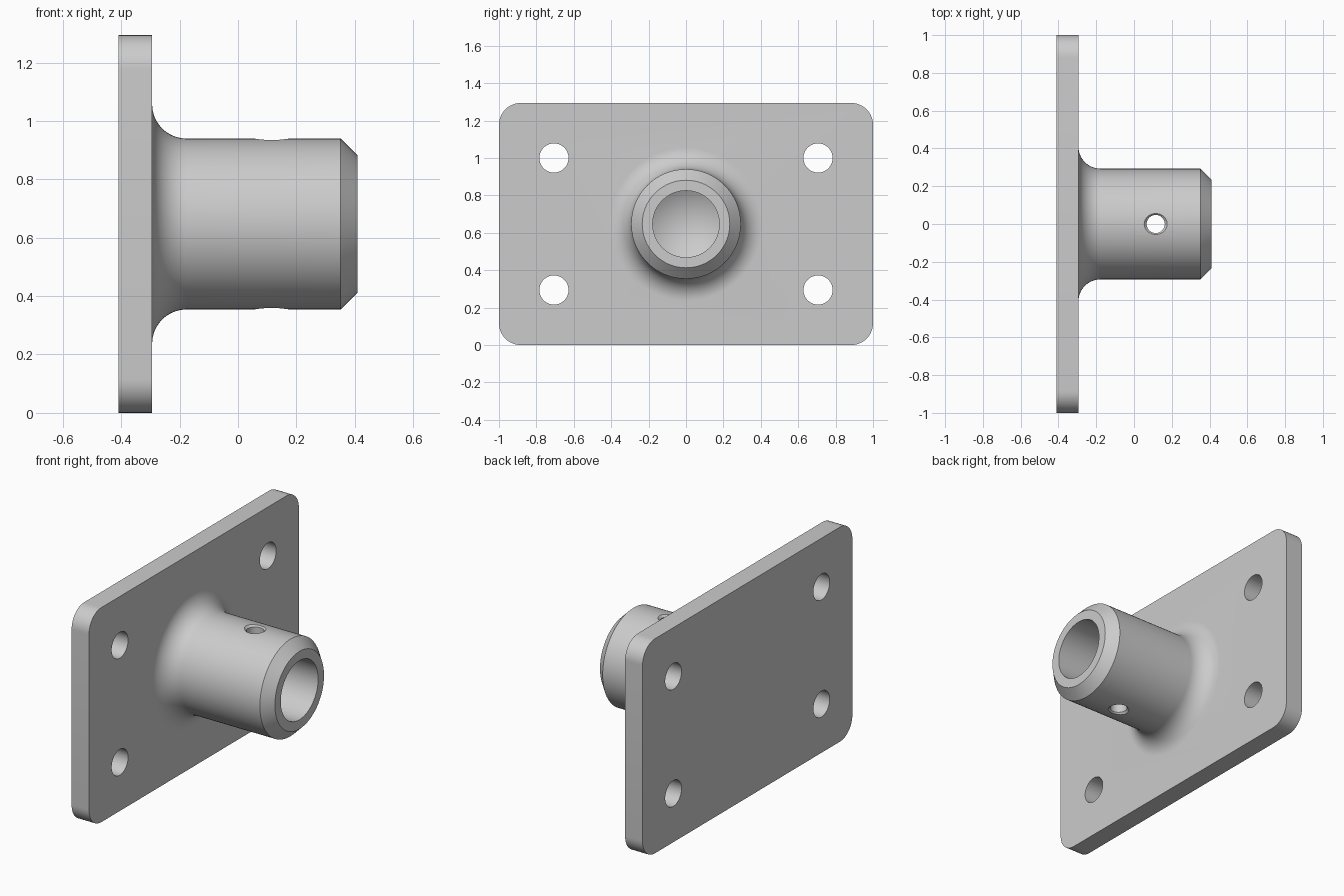
import bpy, bmesh, math
from mathutils import Matrix, Vector

if "Cube" in bpy.data.objects:
    bpy.data.objects.remove(bpy.data.objects["Cube"])

CZ = 0.647                       # height of the hub axis
BACK, FACE, TIP = -0.41, -0.294, 0.41

steel = bpy.data.materials.new("grey_steel")
steel.diffuse_color = (0.6, 0.6, 0.6, 1)
steel.use_nodes = True
steel.node_tree.nodes["Principled BSDF"].inputs["Base Color"].default_value = steel.diffuse_color


def make_object(name, bm):
    bmesh.ops.remove_doubles(bm, verts=bm.verts, dist=1e-5)
    bmesh.ops.recalc_face_normals(bm, faces=bm.faces)
    mesh = bpy.data.meshes.new(name)
    bm.to_mesh(mesh)
    bm.free()
    mesh.materials.append(steel)
    obj = bpy.data.objects.new(name, mesh)
    bpy.context.collection.objects.link(obj)
    return obj


def revolve(name, profile, axis, centre, steps):
    """Spin (along, radius) points around the x or z axis through centre."""
    bm = bmesh.new()
    place = (lambda a, r: (a, 0, r)) if axis == 'X' else (lambda a, r: (r, 0, a))
    verts = [bm.verts.new(Vector(place(a, r)) + Vector(centre)) for a, r in profile]
    edges = [bm.edges.new(pair) for pair in zip(verts, verts[1:])]
    direction = (1, 0, 0) if axis == 'X' else (0, 0, 1)
    bmesh.ops.spin(bm, geom=verts + edges, cent=centre, axis=direction,
                   angle=math.tau, steps=steps, use_merge=False)
    return make_object(name, bm)


def boolean(target, other, operation):
    mod = target.modifiers.new(operation, 'BOOLEAN')
    mod.operation, mod.object, mod.solver = operation, other, 'EXACT'
    bpy.context.view_layer.objects.active = target
    bpy.ops.object.modifier_apply(modifier=mod.name)
    bpy.data.objects.remove(other)


# Mounting plate: rounded rectangle, extruded along x
bm = bmesh.new()
corner = 0.117
outline = []
for i, (sy, sz) in enumerate([(1, 1), (-1, 1), (-1, -1), (1, -1)]):
    for k in range(13):
        t = math.radians(90 * i + 7.5 * k)
        outline.append(bm.verts.new((BACK,
                                     sy * (1 - corner) + corner * math.cos(t),
                                     CZ + sz * (CZ - corner) + corner * math.sin(t))))
base = bm.faces.new(outline)
ext = bmesh.ops.extrude_face_region(bm, geom=[base], use_keep_orig=True)
bmesh.ops.translate(bm, vec=(FACE - BACK, 0, 0),
                    verts=[v for v in ext["geom"] if isinstance(v, bmesh.types.BMVert)])
flange = make_object("flanged_socket", bm)

# Hub: blind drilled bore, chamfered rim, outer wall and fillet to the plate
R, F = 0.293, 0.117
profile = [(-0.29, 0), (-0.183, 0.178), (TIP, 0.178), (TIP, 0.234), (0.351, R)]
for k in range(17):
    t = math.radians(90 * k / 16)
    profile.append((FACE + F - F * math.sin(t), R + F - F * math.cos(t)))
profile += [(-0.35, R + F), (-0.35, 0)]
hub = revolve("hub", profile, 'X', (0, 0, CZ), 96)
boolean(flange, hub, 'UNION')

# Four bolt holes
for y in (-0.706, 0.706):
    for z in (CZ - 0.353, CZ + 0.353):
        cutter = revolve("bolt_hole_cutter",
                         [(-0.6, 0), (-0.6, 0.078), (0, 0.078), (0, 0)],
                         'X', (0, y, z), 48)
        boolean(flange, cutter, 'DIFFERENCE')

# Cross pin hole, chamfered at both mouths
pin = [(-0.4, 0), (-0.4, 0.078), (-0.31, 0.078), (-0.28, 0.048),
       (0.28, 0.048), (0.31, 0.078), (0.4, 0.078), (0.4, 0)]
cutter = revolve("pin_hole_cutter", pin, 'Z', (0.115, 0, CZ), 48)
boolean(flange, cutter, 'DIFFERENCE')

# Smooth curved walls, keep machined edges crisp
bpy.ops.object.select_all(action='DESELECT')
flange.select_set(True)
bpy.context.view_layer.objects.active = flange
bpy.ops.object.shade_smooth_by_angle(angle=math.radians(28))
